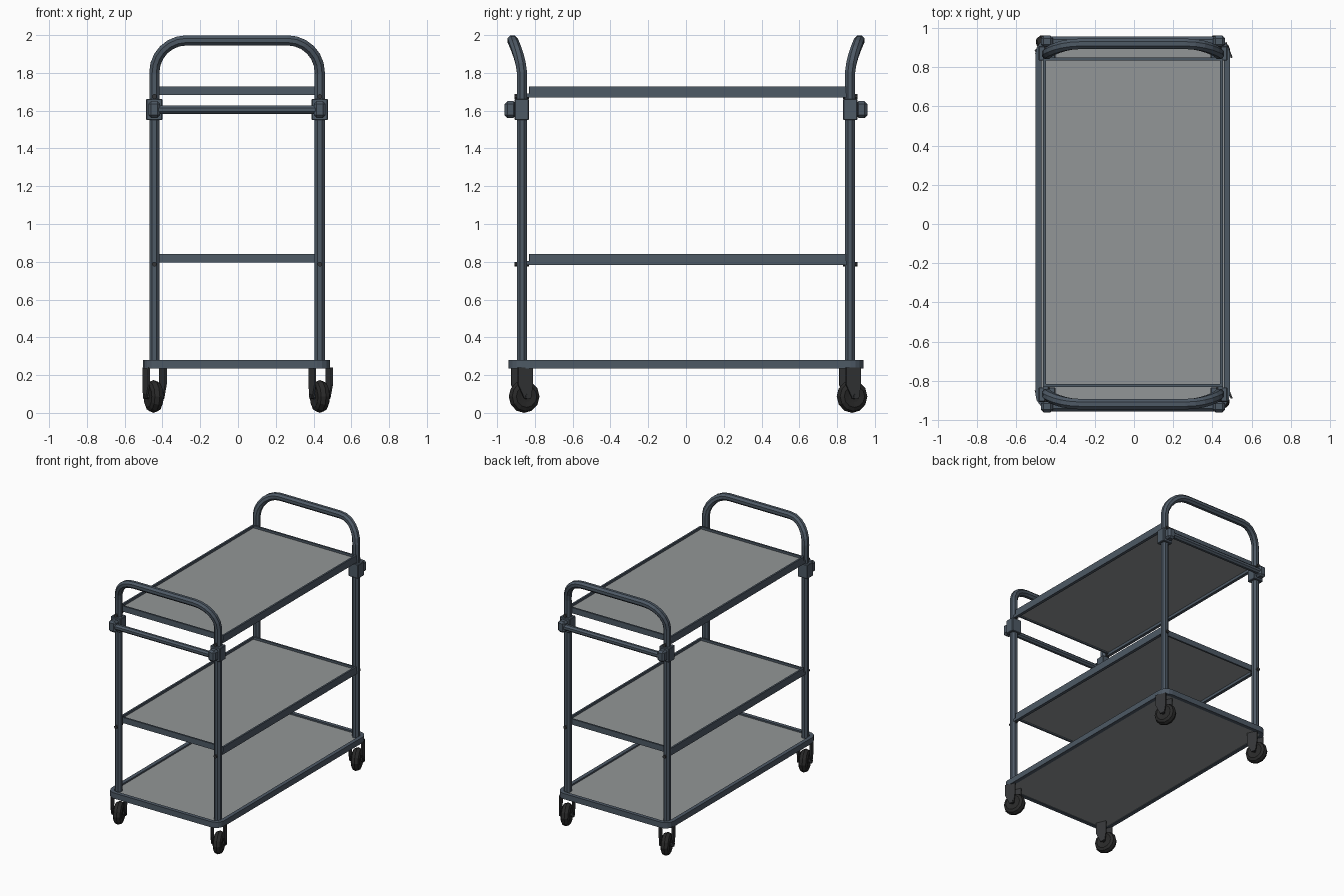
import bpy, bmesh, math
from mathutils import Matrix, Vector

if "Cube" in bpy.data.objects:
    bpy.data.objects.remove(bpy.data.objects["Cube"])

def mat(name, c):
    m = bpy.data.materials.new(name)
    m.diffuse_color = (*c, 1)
    m.use_nodes = True
    m.node_tree.nodes["Principled BSDF"].inputs["Base Color"].default_value = m.diffuse_color
    return m

STEEL = mat("slate steel", (0.075, 0.1, 0.13))
PANEL = mat("grey panel", (0.29, 0.305, 0.31))
RUBBER = mat("black rubber", (0.022, 0.022, 0.022))
DARK = mat("dark metal", (0.035, 0.037, 0.04))
CX = -0.005          # centre line of the frame
PX, PY = 0.438, 0.868  # post offsets

def finish(name, bm, m):
    bmesh.ops.recalc_face_normals(bm, faces=bm.faces)
    me = bpy.data.meshes.new(name)
    bm.to_mesh(me)
    bm.free()
    me.materials.append(m)
    ob = bpy.data.objects.new(name, me)
    bpy.context.collection.objects.link(ob)
    return ob

def box(name, x0, x1, y0, y1, z0, z1, m, bevel=0):
    bm = bmesh.new()
    bmesh.ops.create_cube(bm, size=1)
    for v in bm.verts:
        v.co = ((x0 + x1) / 2 + v.co.x * (x1 - x0), (y0 + y1) / 2 + v.co.y * (y1 - y0),
                (z0 + z1) / 2 + v.co.z * (z1 - z0))
    if bevel:
        bmesh.ops.bevel(bm, geom=bm.edges[:], offset=bevel, segments=1, affect='EDGES')
    return finish(name, bm, m)

def tube(name, pts, r, m, n=8, ref=Vector((0, 1, 0))):
    """Sweep an n-sided section along a path."""
    bm = bmesh.new()
    pts = [Vector(p) for p in pts]
    rings = []
    for i, p in enumerate(pts):
        t = (pts[min(i + 1, len(pts) - 1)] - pts[max(i - 1, 0)]).normalized()
        a = (ref - t * ref.dot(t)).normalized()
        b = t.cross(a)
        rings.append([bm.verts.new(p + r * (a * math.cos(q) + b * math.sin(q)))
                      for q in [math.tau * (k + 0.5) / n for k in range(n)]])
    for A, B in zip(rings, rings[1:]):
        for k in range(n):
            bm.faces.new((A[k], A[(k + 1) % n], B[(k + 1) % n], B[k]))
    bm.faces.new(rings[0])
    bm.faces.new(rings[-1])
    return finish(name, bm, m)

def outline(x0, x1, y0, y1, r, seg=4):
    out = []
    for cx, cy, a0 in ((x1 - r, y1 - r, 0), (x0 + r, y1 - r, 90), (x0 + r, y0 + r, 180), (x1 - r, y0 + r, 270)):
        for i in range(seg + 1):
            a = math.radians(a0 + 90 * i / seg)
            out.append((cx + r * math.cos(a), cy + r * math.sin(a)))
    return out

def rim(name, x0, x1, y0, y1, r, w, z0, z1, m):
    """Closed rounded frame of width w."""
    bm = bmesh.new()
    o = outline(x0, x1, y0, y1, r)
    i = outline(x0 + w, x1 - w, y0 + w, y1 - w, max(r - w, 0.004))
    loops = [[bm.verts.new((*p, z)) for p in l] for l, z in ((o, z0), (o, z1), (i, z1), (i, z0))]
    n = len(o)
    for k in range(4):
        A, B = loops[k], loops[(k + 1) % 4]
        for j in range(n):
            bm.faces.new((A[j], A[(j + 1) % n], B[(j + 1) % n], B[j]))
    return finish(name, bm, m)

def slab(name, pts, z0, z1, m):
    bm = bmesh.new()
    f = bm.faces.new([bm.verts.new((*p, z0)) for p in pts])
    g = bmesh.ops.extrude_face_region(bm, geom=[f])
    bmesh.ops.translate(bm, vec=(0, 0, z1 - z0), verts=[v for v in g['geom'] if isinstance(v, bmesh.types.BMVert)])
    return finish(name, bm, m)

# base shelf: rounded rim and panel
bx0, bx1, by = -0.502, 0.488, 0.94
rim("base_rim", bx0, bx1, -by, by, 0.07, 0.03, 0.235, 0.28, STEEL)
slab("base_panel", outline(bx0 + 0.02, bx1 - 0.02, -by + 0.02, by - 0.02, 0.05), 0.24, 0.268, PANEL)

# two upper shelves: lip, panel, side rails
for nm, zt in (("middle", 0.84), ("top", 1.727)):
    x0, x1, y0, y1 = CX - 0.458, CX + 0.458, -0.83, 0.848
    rim(nm + "_shelf_lip", x0, x1, y0, y1, 0.006, 0.014, zt - 0.045, zt, STEEL)
    box(nm + "_shelf_panel", x0 + 0.008, x1 - 0.008, y0 + 0.008, y1 - 0.008, zt - 0.035, zt - 0.018, PANEL)
    for s in (-1, 1):
        xe = CX + s * 0.446
        box(nm + "_shelf_side_rail", xe - 0.012, xe + 0.012, -0.845, 0.85, zt - 0.057, zt - 0.035, STEEL)
        for t in (-1, 1):   # bolts through the posts
            x = CX + s * PX
            tube(nm + "_shelf_bolt", [(x, t * 0.83, zt - 0.052), (x, t * 0.908, zt - 0.052)],
                 0.013, DARK, 8, Vector((0, 0, 1)))

# hoop posts with outward-leaning handles
R, ZT, Z0 = 0.17, 1.972, 1.79
def lean(z):
    return PY + (0.05 * ((z - Z0) / (ZT - Z0)) ** 1.7 if z > Z0 else 0)
half = [(-PX, 0.27), (-PX, Z0)]
for i in range(7):
    a = math.pi / 2 * i / 6
    half.append((-PX + R * (1 - math.cos(a)), ZT - R + R * math.sin(a)))
path = half + [(-x, z) for x, z in reversed(half)]
for s, nm in ((-1, "front"), (1, "back")):
    tube(nm + "_hoop_handle", [(CX + x, s * lean(z), z) for x, z in path], 0.029, STEEL, 8)
    # cross rail and its clamps
    tube(nm + "_cross_rail", [(CX - PX, s * 0.932, 1.605), (CX + PX, s * 0.932, 1.605)], 0.024, STEEL, 8)
    for t in (-1, 1):
        x = CX + t * PX
        ya, yb = sorted((s * 0.832, s * 0.907))
        box(nm + "_clamp", x - 0.043, x + 0.043, ya, yb, 1.55, 1.662, STEEL, 0.004)
        ya, yb = sorted((s * 0.90, s * 0.96))
        box(nm + "_clamp_cap", x - 0.031, x + 0.031, ya, yb, 1.562, 1.65, STEEL, 0.014)

# casters, all swivelled the same way
YAW = math.radians(22)
def caster(x, y):
    M = Matrix.Translation((x, y, 0)) @ Matrix.Rotation(YAW, 4, 'Z')
    wheel_y, wheel_z, n = 0.012, 0.087, 12
    # crowned tyre, turned around the local x axis
    prof = [(-0.03, 0.03), (-0.034, 0.058), (-0.024, 0.078), (0, 0.087),
            (0.024, 0.078), (0.034, 0.058), (0.03, 0.03)]
    bm = bmesh.new()
    rings = [[bm.verts.new((px, wheel_y + r * math.sin(math.tau * k / n), wheel_z - r * math.cos(math.tau * k / n)))
              for k in range(n)] for px, r in prof]
    for A, B in zip(rings, rings[1:]):
        for k in range(n):
            bm.faces.new((A[k], A[(k + 1) % n], B[(k + 1) % n], B[k]))
    bm.faces.new(rings[0])
    bm.faces.new(rings[-1])
    finish("caster_wheel", bm, RUBBER).matrix_world = M
    tube("caster_axle", [(-0.056, wheel_y, wheel_z), (0.056, wheel_y, wheel_z)], 0.014, DARK).matrix_world = M
    # tapered fork plates
    for s in (-1, 1):
        bm = bmesh.new()
        f = bm.faces.new([bm.verts.new((s * 0.048 - 0.005, py, pz)) for py, pz in
                          ((-0.042, 0.24), (0.042, 0.24), (0.042, 0.15), (wheel_y + 0.018, 0.075),
                           (wheel_y - 0.018, 0.075), (-0.042, 0.15))])
        g = bmesh.ops.extrude_face_region(bm, geom=[f])
        bmesh.ops.translate(bm, vec=(0.01, 0, 0), verts=[v for v in g['geom'] if isinstance(v, bmesh.types.BMVert)])
        finish("caster_fork", bm, DARK).matrix_world = M

for x in (-0.442, 0.438):
    for y in (-PY, PY):
        caster(x, y)
